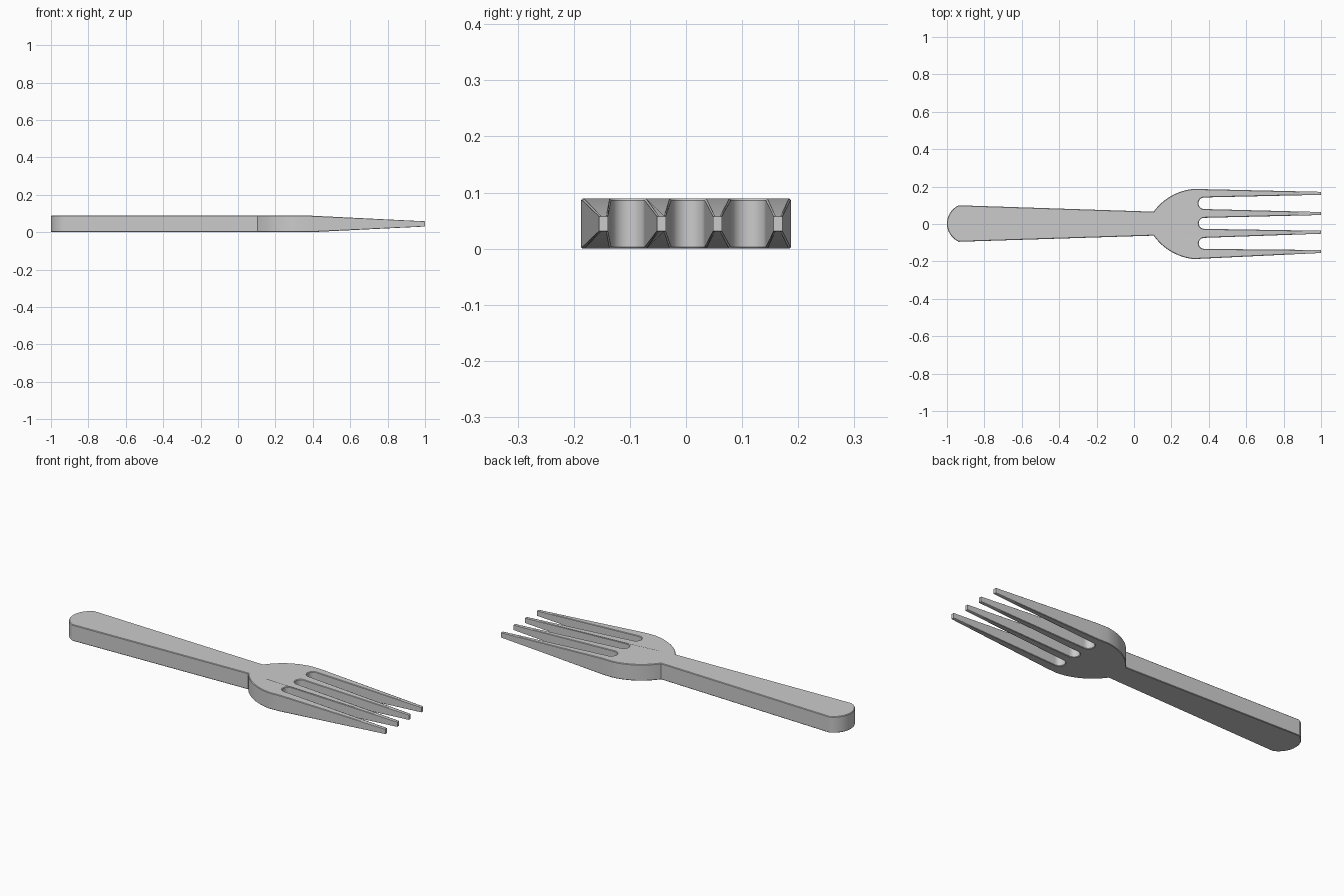
import bpy, bmesh, math
from mathutils import Vector

cube = bpy.data.objects.get("Cube")
if cube:
    bpy.data.objects.remove(cube, do_unlink=True)

THICK = 0.089
TAPER_X = 0.38
TIP_THICK = 0.028
TIP_HALF = 0.008


def arc(a, b, sag, n):
    """Points of a circular arc from a to b; positive sag bulges to the left."""
    a, b = Vector(a), Vector(b)
    d = b - a
    half, s = d.length / 2, abs(sag)
    r = (half * half + s * s) / (2 * s)
    ang = 2 * math.atan2(s, half)
    u = d.normalized()
    left = Vector((-u.y, u.x)) * math.copysign(1, sag)
    centre = (a + b) / 2 + left * (s - r)
    pts = []
    for i in range(n + 1):
        t = -ang + 2 * ang * i / n
        pts.append(centre + u * r * math.sin(t) + left * r * math.cos(t))
    return pts


# Outline: rounded handle end, lower shoulder, tines and slots, upper shoulder
tips = [-0.147, -0.044, 0.056, 0.164]
slots = [(-0.133, -0.074), (-0.026, 0.033), (0.08, 0.142)]
outline = arc((-0.937, 0.1), (-0.937, -0.095), -0.063, 16)
outline += arc((0.105, -0.062), (0.32, -0.1875), -0.027, 12)
for i, tip in enumerate(tips):
    outline += [Vector((1, tip - TIP_HALF)), Vector((1, tip + TIP_HALF))]
    if i < len(slots):
        low, high = slots[i]
        outline += arc((0.375, low), (0.375, high), (high - low) / 2 - 0.0005, 12)
outline += arc((0.32, 0.1875), (0.105, 0.066), -0.027, 12)

# Solid blade of even thickness, cut across where the tines start to thin
bm = bmesh.new()
bm.faces.new([bm.verts.new((p.x, p.y, 0)) for p in outline])
bmesh.ops.bisect_plane(bm, geom=bm.verts[:] + bm.edges[:] + bm.faces[:],
                       plane_co=(TAPER_X, 0, 0), plane_no=(1, 0, 0))
ext = bmesh.ops.extrude_face_region(bm, geom=bm.faces[:])
for v in ext["geom"]:
    if isinstance(v, bmesh.types.BMVert):
        v.co.z = THICK
bmesh.ops.recalc_face_normals(bm, faces=bm.faces[:])

# Softened rims
bm.normal_update()
rims = [e for e in bm.edges if len(e.link_faces) == 2
        and abs(e.verts[0].co.z - e.verts[1].co.z) < 0.001
        and e.calc_face_angle(0) > 1]
bmesh.ops.bevel(bm, geom=rims, offset=0.003, offset_type='OFFSET',
                segments=1, profile=0.5, affect='EDGES', clamp_overlap=True)

# Tines thin evenly towards their tips
for v in bm.verts:
    t = max(0, (v.co.x - TAPER_X) / (1 - TAPER_X))
    mid = THICK / 2
    v.co.z = mid + (v.co.z - mid) * (1 - t * (1 - TIP_THICK / THICK))

mesh = bpy.data.meshes.new("fork")
bm.to_mesh(mesh)
bm.free()
fork = bpy.data.objects.new("fork", mesh)
bpy.context.collection.objects.link(fork)

# Plain grey
grey = bpy.data.materials.new("light grey")
grey.use_nodes = True
colour = (0.6, 0.6, 0.6, 1)
grey.diffuse_color = colour
grey.node_tree.nodes["Principled BSDF"].inputs["Base Color"].default_value = colour
mesh.materials.append(grey)

bpy.ops.object.select_all(action='DESELECT')
fork.select_set(True)
bpy.context.view_layer.objects.active = fork
bpy.ops.object.shade_smooth_by_angle(angle=math.radians(30))
